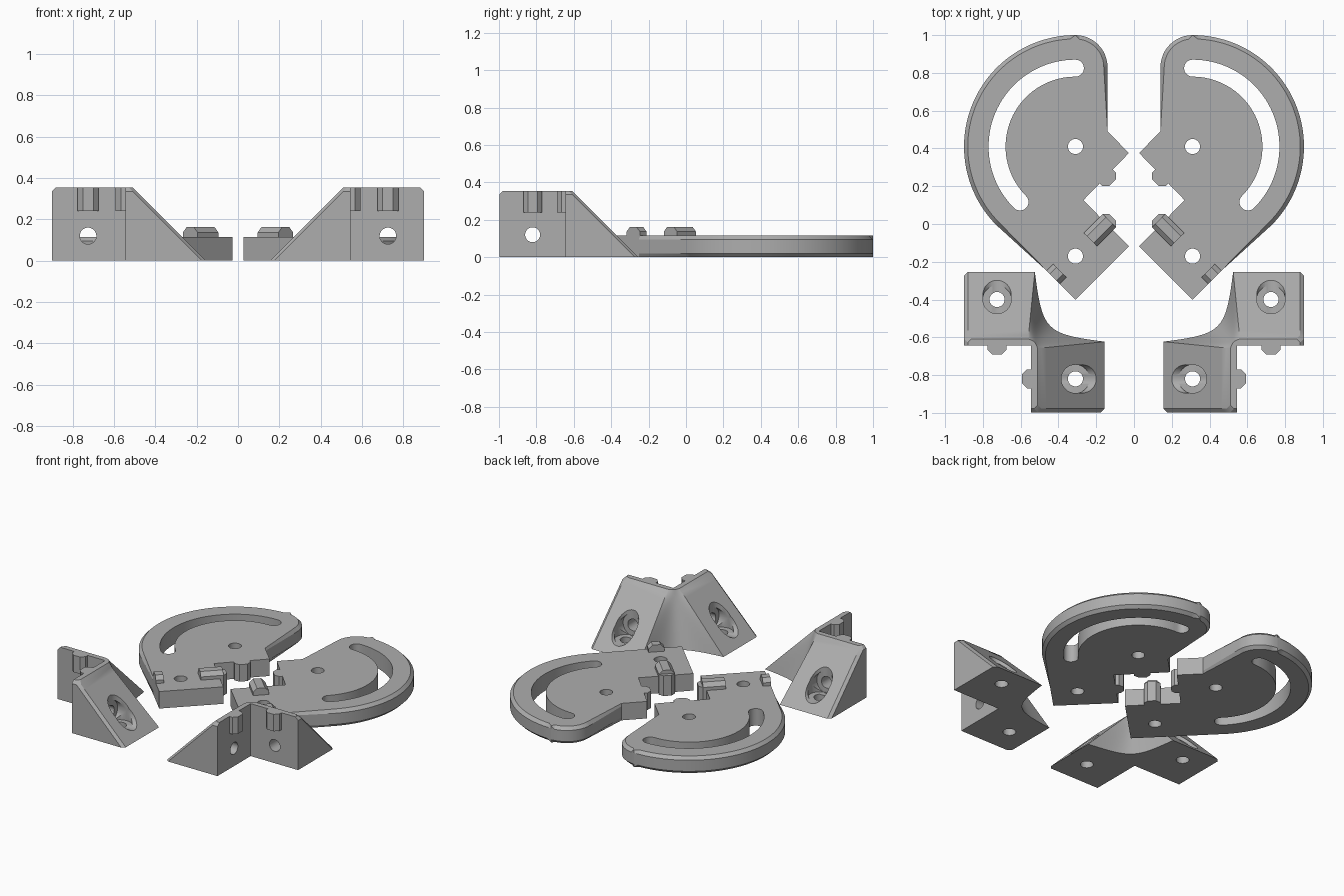
import bpy, bmesh, math
from mathutils import Vector, Matrix

if "Cube" in bpy.data.objects:
    bpy.data.objects.remove(bpy.data.objects["Cube"])

grey = bpy.data.materials.new("mid_grey")
grey.diffuse_color = (0.42, 0.42, 0.42, 1)
grey.use_nodes = True
grey.node_tree.nodes["Principled BSDF"].inputs["Base Color"].default_value = grey.diffuse_color
S = math.sqrt(0.5)
T = 0.115            # plate thickness
H = 0.355            # bracket height


def add_object(name, bm):
    bmesh.ops.recalc_face_normals(bm, faces=bm.faces[:])
    me = bpy.data.meshes.new(name)
    bm.to_mesh(me)
    bm.free()
    me.materials.append(grey)
    ob = bpy.data.objects.new(name, me)
    bpy.context.collection.objects.link(ob)
    return ob


def loft(bm, rings):
    """Closed solid through rings of equal length."""
    vs = [[bm.verts.new(p) for p in r] for r in rings]
    n = len(vs[0])
    bm.faces.new(vs[0][::-1])
    bm.faces.new(vs[-1])
    for a, b in zip(vs, vs[1:]):
        for i in range(n):
            j = (i + 1) % n
            bm.faces.new((a[i], a[j], b[j], b[i]))


def prism(bm, outline, z0, z1):
    loft(bm, [[(x, y, z) for x, y in outline] for z in (z0, z1)])


def arc(cx, cy, r, a0, a1, n):
    return [(cx + r * math.cos(math.radians(a0 + (a1 - a0) * i / n)),
             cy + r * math.sin(math.radians(a0 + (a1 - a0) * i / n))) for i in range(n + 1)]


def cylinder(bm, start, end, r):
    a, b = Vector(start), Vector(end)
    d = b - a
    m = Matrix.Translation((a + b) / 2) @ d.to_track_quat('Z', 'Y').to_matrix().to_4x4()
    bmesh.ops.create_cone(bm, cap_ends=True, segments=32, radius1=r, radius2=r,
                          depth=d.length, matrix=m)


def cut(ob, fill):
    """Subtract the solid that fill() draws, then drop the cutter."""
    bm = bmesh.new()
    fill(bm)
    tool = add_object("cutter", bm)
    tool.hide_render = True
    mod = ob.modifiers.new("cut", 'BOOLEAN')
    mod.operation, mod.solver, mod.object = 'DIFFERENCE', 'EXACT', tool
    deps = bpy.context.evaluated_depsgraph_get()
    me = bpy.data.meshes.new_from_object(ob.evaluated_get(deps))
    ob.modifiers.clear()
    ob.data = me
    bpy.data.objects.remove(tool)


def finish(ob):
    """Smooth curved faces and mirror to the left side."""
    bpy.ops.object.select_all(action='DESELECT')
    ob.select_set(True)
    bpy.context.view_layer.objects.active = ob
    bpy.ops.object.shade_smooth_by_angle(angle=math.radians(25))
    mod = ob.modifiers.new("mirror", 'MIRROR')
    mod.use_mirror_merge = False


def rail(bm, start, end, out):
    """Key with chamfered profile from start to end, raised along out."""
    a, b, out = Vector(start), Vector(end), Vector(out).normalized()
    side = (b - a).normalized().cross(out)
    prof = [(-.05, -.01), (.05, -.01), (.05, .022), (.025, .047), (-.025, .047), (-.05, .022)]
    loft(bm, [[p + side * s + out * h for s, h in prof] for p in (a, b)])


# --- slotted pivot plate ---
cx, cy = 0.31, 0.41
outline = arc(cx, cy, 0.59, -45, 90, 48)
outline += arc(cx, 0.83, 0.17, 90, 180, 12)
outline += [(0.14, 0.49), (0.027, 0.376), (0.268, 0.126), (0.027, -0.118),
            (0.31, -0.40), (0.46, -0.25)]
bm = bmesh.new()
prism(bm, outline, 0, T)


def on_rim(v):
    x, y = v.co.x, v.co.y
    return y > 0.48 or x > 0.45


rim = [e for e in bm.edges if abs(e.verts[0].co.z - e.verts[1].co.z) < 1e-5
       and on_rim(e.verts[0]) and on_rim(e.verts[1])]
bmesh.ops.recalc_face_normals(bm, faces=bm.faces[:])
bmesh.ops.bevel(bm, geom=rim, offset=0.02, segments=1, affect='EDGES')
plate = add_object("slotted_plate", bm)


def plate_cuts(bm):
    slot = arc(cx, cy, 0.46, -45, 90, 40)
    slot += arc(cx, cy + 0.415, 0.045, 90, 270, 10)[1:-1]
    slot += arc(cx, cy, 0.37, 90, -45, 40)
    slot += arc(cx + 0.415 * S, cy - 0.415 * S, 0.045, 135, -45 + 360, 10)[1:-1]
    prism(bm, slot, -0.1, 0.3)
    for y in (cy, -0.17):
        cylinder(bm, (cx, y, -0.1), (cx, y, 0.3), 0.04)


cut(plate, plate_cuts)
finish(plate)

# --- keys on the plate edges ---
bm = bmesh.new()
rail(bm, (0.147, 0.252, 0), (0.147, 0.252, T), (-1, -1, 0))
finish(add_object("notch_key", bm))

bm = bmesh.new()
ex, ey = 0.146, 0.002
rail(bm, (ex - 0.022 * S, ey + 0.022 * S, T), (ex + 0.12 * S, ey - 0.12 * S, T), (0, 0, 1))
rail(bm, (ex, ey, 0), (ex, ey, T + 0.022), (-1, 1, 0))
finish(add_object("wrapped_key", bm))

bm = bmesh.new()
rail(bm, (0.428 - 0.05 * S, -0.282 + 0.05 * S, T), (0.428, -0.282, T), (0, 0, 1))
finish(add_object("edge_key", bm))

# --- corner bracket: two sloped legs blended by a rounded inner corner ---


def bracket_ring(z):
    end = 0.745 - max(0, z - (H - 0.02))
    c = 0.33 + 0.04 * z / H
    k = 0.95 * (c - z)
    p = [Vector(q) for q in ((z, 0.37 + 0.1 * z), (z + k, c), (c, z + k), (0.37 + 0.1 * z, z))]
    uv = [(end, 0.39), (0.39, 0.39), (0.39, end), (z + 0.02, end), (z, end - 0.02)]
    n = 16
    for i in range(n + 1):
        t = i / n
        s = 1 - t
        uv.append(p[0] * s**3 + p[1] * 3 * s * s * t + p[2] * 3 * s * t * t + p[3] * t**3)
    uv += [(end - 0.02, z), (end, z + 0.02)]
    return [(0.155 + u, -0.253 - v, z) for u, v in uv]


bm = bmesh.new()
loft(bm, [bracket_ring((H - 0.02) * i / 12) for i in range(13)] + [bracket_ring(H)])
bracket = add_object("corner_bracket", bm)

# screw holes and head recesses, upright and sideways, in each leg
ax, ay, bx, by, hz = 0.725, -0.40, 0.31, -0.82, 0.12
holes = [
    ((ax, ay, -0.1), (ax, ay, 0.5), 0.04), ((ax, ay, 0.05), (ax, ay, 0.5), 0.075),
    ((ax, -0.8, hz), (ax, -0.1, hz), 0.04), ((ax, -0.47, hz), (ax, -0.1, hz), 0.075),
    ((bx, by, -0.1), (bx, by, 0.5), 0.04), ((bx, by, 0.05), (bx, by, 0.5), 0.075),
    ((0.8, by, hz), (0, by, hz), 0.04), ((0.38, by, hz), (0, by, hz), 0.075),
]
for h in holes:
    cut(bracket, lambda bm: cylinder(bm, *h))
finish(bracket)

# --- keys on the bracket walls ---
bm = bmesh.new()
rail(bm, (ax, -0.643, 0.24), (ax, -0.643, H), (0, -1, 0))
rail(bm, (0.545, by, 0.24), (0.545, by, H), (1, 0, 0))
finish(add_object("bracket_keys", bm))
